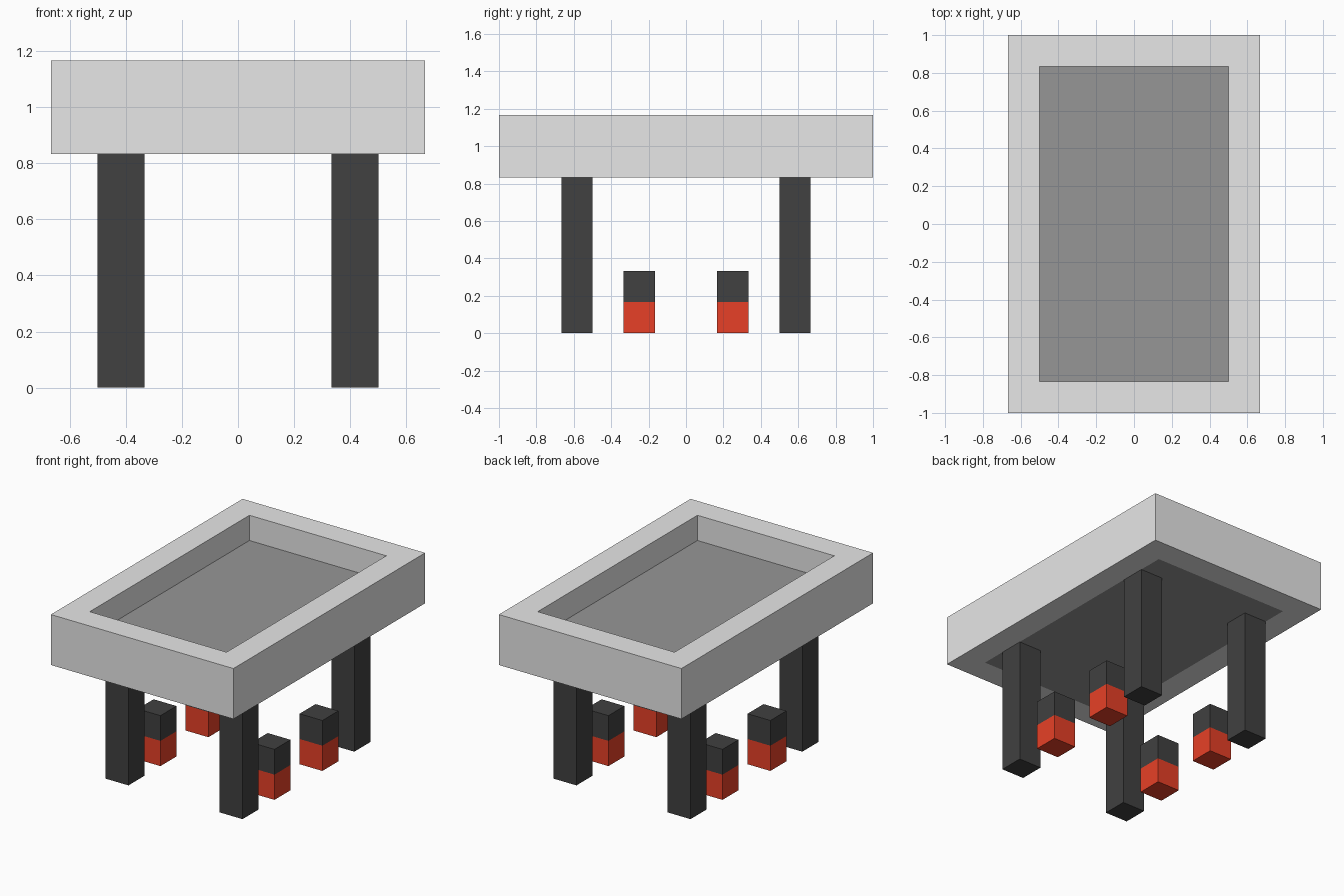
import bpy, bmesh

if "Cube" in bpy.data.objects:
    bpy.data.objects.remove(bpy.data.objects["Cube"])

U = 1 / 6  # block size the whole model is built on

def material(name, r, g, b):
    m = bpy.data.materials.new(name)
    m.diffuse_color = (r, g, b, 1)
    m.use_nodes = True
    m.node_tree.nodes["Principled BSDF"].inputs["Base Color"].default_value = m.diffuse_color
    return m

light = material("light grey", 0.8, 0.8, 0.8)
mid = material("mid grey", 0.305, 0.305, 0.305)
dark = material("dark grey", 0.052, 0.052, 0.052)
red = material("red", 0.8, 0.051, 0.02)

def finish(name, bm, mats):
    me = bpy.data.meshes.new(name)
    bm.to_mesh(me)
    bm.free()
    for m in mats:
        me.materials.append(m)
    ob = bpy.data.objects.new(name, me)
    bpy.context.collection.objects.link(ob)
    return ob

def box_mesh(lo, hi):
    bm = bmesh.new()
    bmesh.ops.create_cube(bm, size=1)
    for v in bm.verts:
        v.co = [(a + b) / 2 + c * (b - a) for a, b, c in zip(lo, hi, v.co)]
    bm.normal_update()
    return bm

# Tray: flat rim, straight inner walls, floor colour also visible underneath
bm = box_mesh((-4 * U, -6 * U, 5 * U), (4 * U, 6 * U, 7 * U))
for face in [f for f in bm.faces if abs(f.normal.z) > 0.9]:
    top = face.normal.z > 0
    bmesh.ops.inset_region(bm, faces=[face], thickness=U, use_even_offset=True)
    if top:
        # second, zero-width inset makes the vertical walls
        bmesh.ops.inset_region(bm, faces=[face], thickness=0)
        for v in face.verts:
            v.co.z = 6 * U
    face.material_index = 1
finish("tray", bm, [light, mid])

for sx, side in ((-1, "left"), (1, "right")):
    for sy, end in ((-1, "front"), (1, "back")):
        x = sorted((2 * U * sx, 3 * U * sx))
        # Tall corner leg
        y = sorted((3 * U * sy, 4 * U * sy))
        finish(f"{end}_{side}_leg", box_mesh((x[0], y[0], 0), (x[1], y[1], 5 * U)), [dark])
        # Short post between the legs: red lower half, dark upper half
        y = sorted((U * sy, 2 * U * sy))
        bm = box_mesh((x[0], y[0], 0), (x[1], y[1], 2 * U))
        bmesh.ops.bisect_plane(bm, geom=bm.verts[:] + bm.edges[:] + bm.faces[:],
                               plane_co=(0, 0, U), plane_no=(0, 0, 1))
        for f in bm.faces:
            f.material_index = int(f.calc_center_median().z < U)
        finish(f"{end}_{side}_post", bm, [dark, red])
